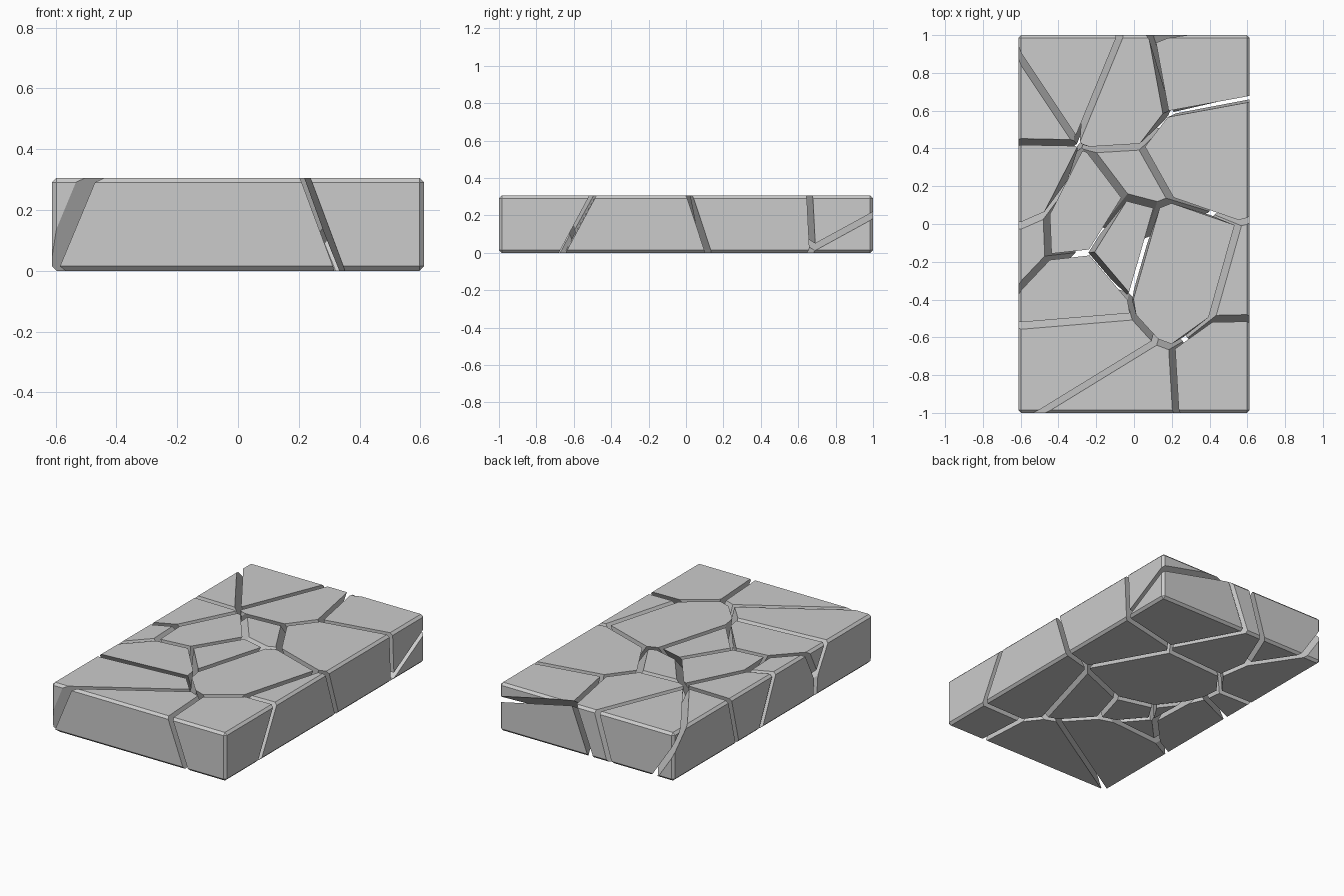
import bpy, bmesh
from mathutils import Vector, Matrix

if "Cube" in bpy.data.objects:
    bpy.data.objects.remove(bpy.data.objects["Cube"])

SIZE = Vector((1.225, 2.0, 0.306))
CHAMFER = 0.015
HALF_GAP = 0.016

# One centre point per broken piece; cracks run midway between neighbours
CENTRES = [Vector(c) for c in (
    (-0.60, 0.657, 0.10), (-0.30, 0.857, 0.30), (-0.033, 0.747, 0.22),
    (0.32, 0.812, 0.29), (0.392, 0.42, 0.27), (0.0, 0.20, 0.02),
    (-0.61, 0.143, 0.23), (-0.29, -0.02, 0.28), (-0.09, -0.145, 0.26),
    (-0.534, -0.03, 0.15), (-0.26, -0.29, 0.28), (0.17, -0.22, 0.25),
    (0.592, -0.339, 0.02), (0.603, -0.824, 0.28), (-0.235, -0.59, 0.10),
    (-0.067, -0.864, 0.03), (0.278, 0.916, 0.10),
)]


def chamfered_slab():
    bm = bmesh.new()
    place = Matrix.Translation((0, 0, SIZE.z / 2)) @ Matrix.Diagonal((*SIZE, 1))
    bmesh.ops.create_cube(bm, size=1, matrix=place)
    bmesh.ops.bevel(bm, geom=bm.edges[:], offset=CHAMFER, segments=1,
                    profile=0.5, affect='EDGES')
    return bm


def cut(bm, point, normal):
    """Remove everything on the normal's side and cap the opening."""
    result = bmesh.ops.bisect_plane(
        bm, geom=bm.verts[:] + bm.edges[:] + bm.faces[:], dist=1e-6,
        plane_co=point, plane_no=normal, clear_outer=True)
    rim = [e for e in result['geom_cut']
           if isinstance(e, bmesh.types.BMEdge) and e.is_valid and e.is_boundary]
    if len(rim) > 2:
        bmesh.ops.edgeloop_fill(bm, edges=rim)


# Slab pieces
for i, centre in enumerate(CENTRES):
    bm = chamfered_slab()
    for other in sorted(CENTRES, key=lambda c: (c - centre).length)[1:]:
        normal = (other - centre).normalized()
        cut(bm, (centre + other) / 2 - normal * HALF_GAP, normal)
    bmesh.ops.recalc_face_normals(bm, faces=bm.faces[:])
    name = f"slab_piece_{i + 1:02d}"
    mesh = bpy.data.meshes.new(name)
    bm.to_mesh(mesh)
    bm.free()
    bpy.context.collection.objects.link(bpy.data.objects.new(name, mesh))
